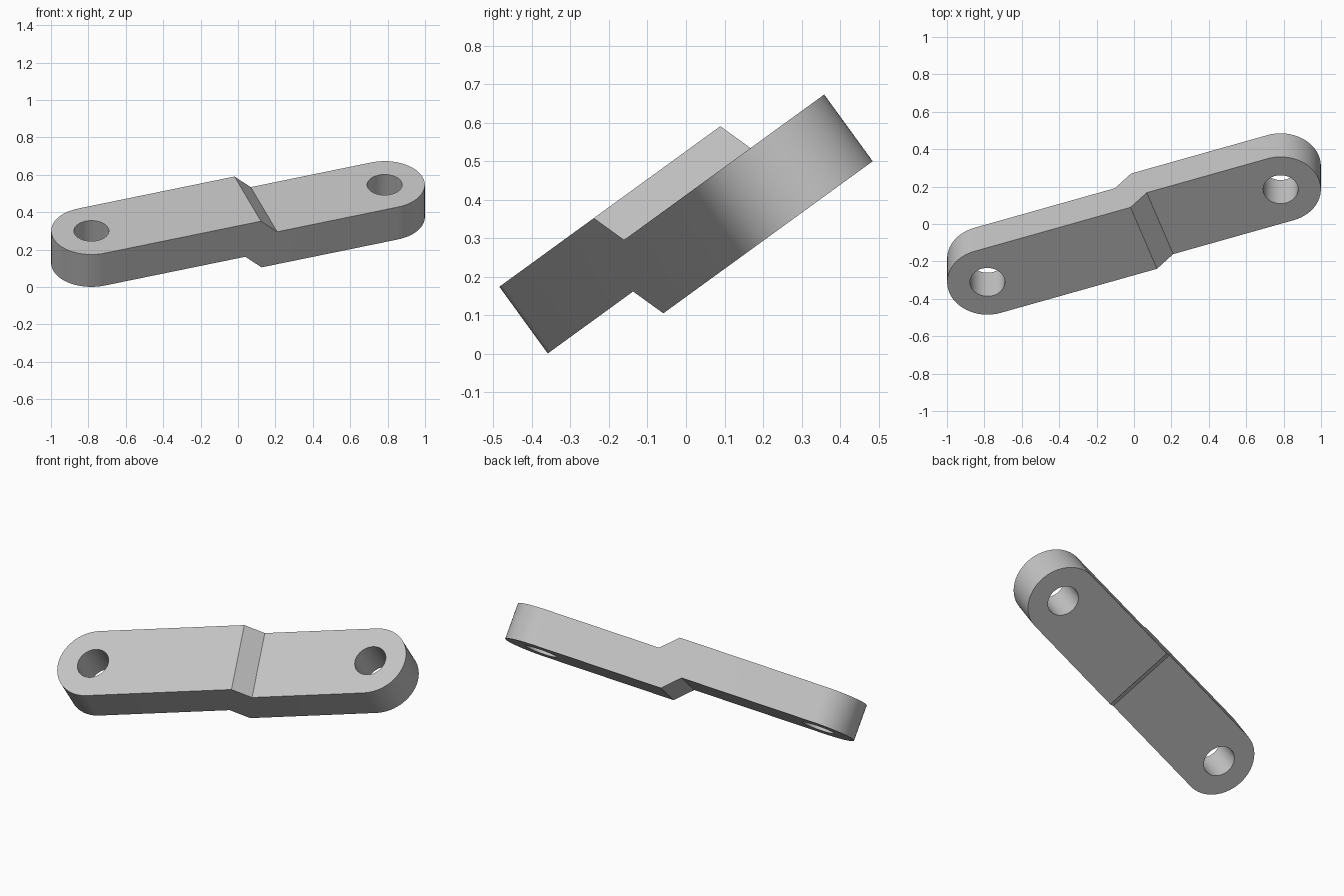
import bpy, bmesh, math
from mathutils import Matrix, Vector

cube = bpy.data.objects.get("Cube")
if cube:
    bpy.data.objects.remove(cube)

REACH = 0.83        # distance from centre to each hole
RADIUS = 0.215      # rounded end radius, half the link width
HOLE = 0.0935       # hole radius
THICK = 0.214       # plate thickness
DROP = 0.092        # height of the 45 degree joggle
BEND = 0.055        # where the joggle sits along the link
SEGMENTS = 32
MITRE = THICK * math.tan(math.pi / 8)
TOP = (THICK + DROP) / 2

# Single grey material
grey = bpy.data.materials.new("light grey metal")
grey.use_nodes = True
colour = (0.55, 0.55, 0.55, 1)
grey.diffuse_color = colour
grey.node_tree.nodes["Principled BSDF"].inputs["Base Color"].default_value = colour


def end_arc(side):
    """Half circle around one end, counter-clockwise seen from above."""
    start = -math.pi / 2 if side > 0 else math.pi / 2
    angles = [start + math.pi * i / SEGMENTS for i in range(SEGMENTS + 1)]
    return [(side * REACH + RADIUS * math.cos(t), RADIUS * math.sin(t)) for t in angles]


# Link body: two rounded arms joined by a sloping joggle
bm = bmesh.new()


def skin(bend_start, level):
    """One broad surface: returns its left arm, right arm and outline."""
    def points(pairs, z):
        return [bm.verts.new((x, y, z)) for x, y in pairs]
    left = points(end_arc(-1), level)
    right = points(end_arc(1), level - DROP)
    near_l, far_l = points([(bend_start, -RADIUS), (bend_start, RADIUS)], level)
    bend_end = bend_start + DROP
    near_r, far_r = points([(bend_end, -RADIUS), (bend_end, RADIUS)], level - DROP)
    faces = [left + [near_l, far_l], [near_l, near_r, far_r, far_l],
             [near_r] + right + [far_r]]
    outline = left + [near_l, near_r] + right + [far_r, far_l]
    return faces, outline


upper_faces, upper = skin(BEND, TOP)
lower_faces, lower = skin(BEND - MITRE, TOP - THICK)
for loop in upper_faces:
    bm.faces.new(loop)
for loop in lower_faces:
    bm.faces.new(loop[::-1])
for i in range(len(upper)):
    j = (i + 1) % len(upper)
    bm.faces.new((lower[i], lower[j], upper[j], upper[i]))
bmesh.ops.recalc_face_normals(bm, faces=bm.faces)
mesh = bpy.data.meshes.new("joggled_link")
bm.to_mesh(mesh)
bm.free()
link = bpy.data.objects.new("joggled_link", mesh)
bpy.context.collection.objects.link(link)
mesh.materials.append(grey)

# Pin holes through both ends
cutters = []
for name, side in (("right_hole_cutter", -1), ("left_hole_cutter", 1)):
    bpy.ops.mesh.primitive_cylinder_add(vertices=48, radius=HOLE, depth=1,
                                        location=(side * REACH, 0, 0))
    cutter = bpy.context.object
    cutter.name = name
    cutter.hide_render = True
    cutter.data.materials.append(grey)
    cut = link.modifiers.new(name, 'BOOLEAN')
    cut.operation = 'DIFFERENCE'
    cut.solver = 'EXACT'
    cut.object = cutter
    cutters.append(cutter)

# Bake the holes and discard the cutters
bpy.context.view_layer.update()
baked = bpy.data.meshes.new_from_object(link.evaluated_get(bpy.context.evaluated_depsgraph_get()))
link.modifiers.clear()
link.data = baked
for cutter in cutters:
    bpy.data.objects.remove(cutter)

# Tilt the link into its resting pose
pose = (Matrix.Translation(Vector((0, 0, 0.337)))
        @ Matrix.Rotation(math.radians(36), 4, 'X')
        @ Matrix.Rotation(math.radians(19.2), 4, 'Z'))
baked.transform(pose)

# Smooth the round ends and holes, keep the creases sharp
bpy.ops.object.select_all(action='DESELECT')
link.select_set(True)
bpy.context.view_layer.objects.active = link
bpy.ops.object.shade_smooth_by_angle(angle=math.radians(30))
